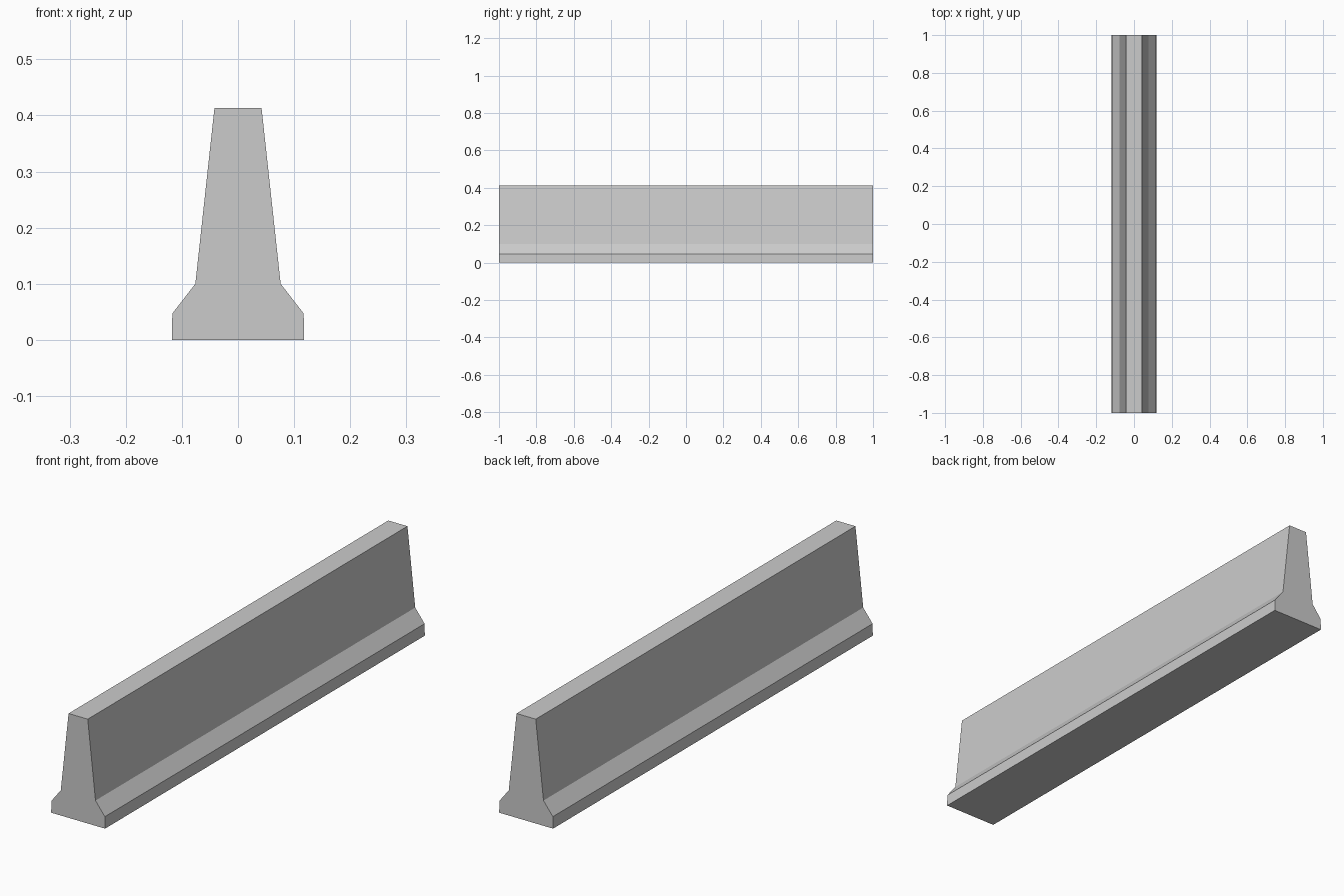
import bpy
import bmesh

default = bpy.data.objects.get("Cube")
if default:
    bpy.data.objects.remove(default, do_unlink=True)

# Plain concrete colour
concrete = bpy.data.materials.new("concrete_grey")
concrete.use_nodes = True
colour = (0.6, 0.6, 0.6, 1)
concrete.diffuse_color = colour
concrete.node_tree.nodes["Principled BSDF"].inputs["Base Color"].default_value = colour

# Half profile (x, z): foot, sloped toe, tapering wall, flat top
half = [(0.118, 0), (0.117, 0.047), (0.076, 0.1), (0.042, 0.413)]
profile = half + [(-x, z) for x, z in reversed(half)]

# Sweep the profile along the length of the barrier
bm = bmesh.new()
end = bm.faces.new([bm.verts.new((x, -1, z)) for x, z in profile])
swept = bmesh.ops.extrude_face_region(bm, geom=[end], use_keep_orig=True)
moved = [g for g in swept["geom"] if isinstance(g, bmesh.types.BMVert)]
bmesh.ops.translate(bm, vec=(0, 2, 0), verts=moved)
bmesh.ops.recalc_face_normals(bm, faces=bm.faces)

mesh = bpy.data.meshes.new("concrete_barrier")
bm.to_mesh(mesh)
bm.free()
mesh.materials.append(concrete)
barrier = bpy.data.objects.new("concrete_barrier", mesh)
bpy.context.collection.objects.link(barrier)
